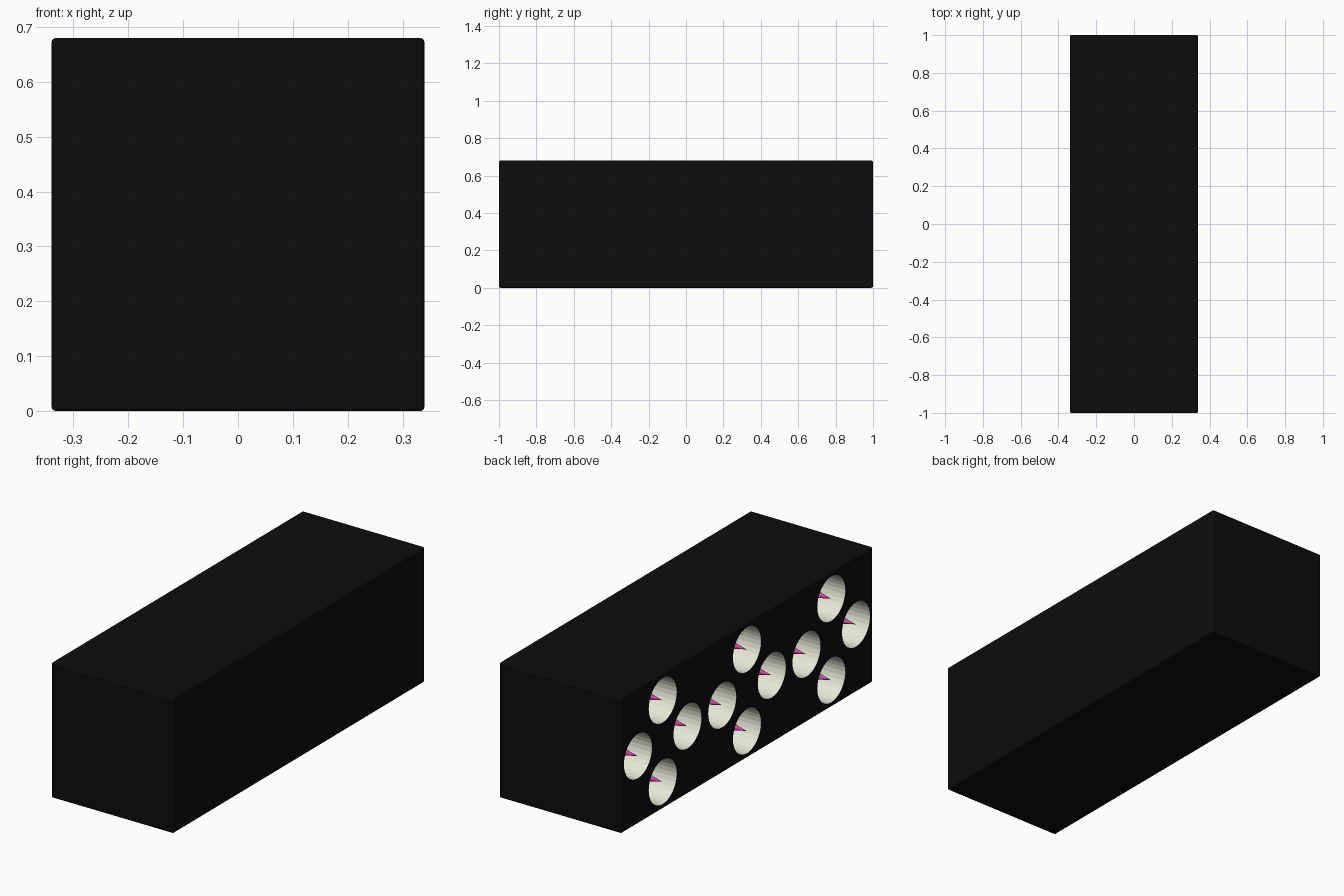
import bpy, bmesh
from math import pi
from mathutils import Matrix

if "Cube" in bpy.data.objects:
    bpy.data.objects.remove(bpy.data.objects["Cube"])

W, L, H = 0.68, 2.0, 0.68      # casing size
R, SIDES = 0.112, 32           # tube radius and facets
DEPTH = 0.5                    # tube depth
FACE = -W / 2                  # open face looks to -x


def material(name, rgb):
    m = bpy.data.materials.new(name)
    m.diffuse_color = (*rgb, 1)
    m.use_nodes = True
    m.node_tree.nodes["Principled BSDF"].inputs["Base Color"].default_value = m.diffuse_color
    return m


def add_object(name, bm, mat=None):
    me = bpy.data.meshes.new(name)
    bm.to_mesh(me)
    bm.free()
    ob = bpy.data.objects.new(name, me)
    bpy.context.collection.objects.link(ob)
    if mat:
        me.materials.append(mat)
    return ob


def x_cone(bm, r1, r2, x1, x2, y, z, sides):
    """Capped cone or cylinder along x, r1 at x1 and r2 at x2."""
    mat = Matrix.Translation(((x1 + x2) / 2, y, z)) @ Matrix.Rotation(pi / 2, 4, 'Y')
    return bmesh.ops.create_cone(bm, cap_ends=True, segments=sides, radius1=r1,
                                 radius2=r2, depth=x2 - x1, matrix=mat)['verts']


black = material("casing_black", (0.004, 0.004, 0.004))
cream = material("tube_cream", (0.8, 0.8, 0.68))
magenta = material("nose_magenta", (0.6, 0.06, 0.36))

# three diamond clusters of four tubes
centres = [(c + dy, H / 2 + dz) for c in (-0.67, 0, 0.67)
           for dy, dz in ((-0.197, 0), (0.197, 0), (0, -0.205), (0, 0.205))]

# casing block with softened edges
bm = bmesh.new()
bmesh.ops.create_cube(bm, size=1, matrix=Matrix.Translation((0, 0, H / 2))
                      @ Matrix.Diagonal((W, L, H, 1)))
bmesh.ops.bevel(bm, geom=bm.edges[:], offset=0.008, segments=3, profile=0.5,
                affect='EDGES')
casing = add_object("casing", bm, black)

# holes cut in the open face
bm = bmesh.new()
for y, z in centres:
    x_cone(bm, R + 0.001, R + 0.001, FACE - 0.05, FACE + DEPTH + 0.01, y, z, SIDES)
cutter = add_object("hole_cutter", bm, black)
cutter.hide_render = True
mod = casing.modifiers.new("holes", 'BOOLEAN')
mod.operation, mod.object, mod.solver = 'DIFFERENCE', cutter, 'EXACT'
bpy.context.view_layer.objects.active = casing
bpy.ops.object.modifier_apply(modifier=mod.name)
bpy.data.objects.remove(cutter)

# tube liners, open at the face, and pointed noses inside
for i, (y, z) in enumerate(centres):
    bm = bmesh.new()
    x_cone(bm, R, R, FACE, FACE + DEPTH, y, z, SIDES)
    mouth = [f for f in bm.faces if f.calc_center_median().x < FACE + 0.001]
    bmesh.ops.delete(bm, geom=mouth, context='FACES_ONLY')
    bmesh.ops.reverse_faces(bm, faces=bm.faces[:])
    add_object(f"tube_{i + 1}", bm, cream)

    bm = bmesh.new()
    x_cone(bm, 0, 0.088, FACE + 0.003, FACE + 0.4, y, z, SIDES)
    x_cone(bm, 0.088, 0.088, FACE + 0.4, FACE + DEPTH, y, z, SIDES)
    bmesh.ops.remove_doubles(bm, verts=bm.verts[:], dist=0.0001)
    bmesh.ops.recalc_face_normals(bm, faces=bm.faces[:])
    add_object(f"nose_{i + 1}", bm, magenta)
